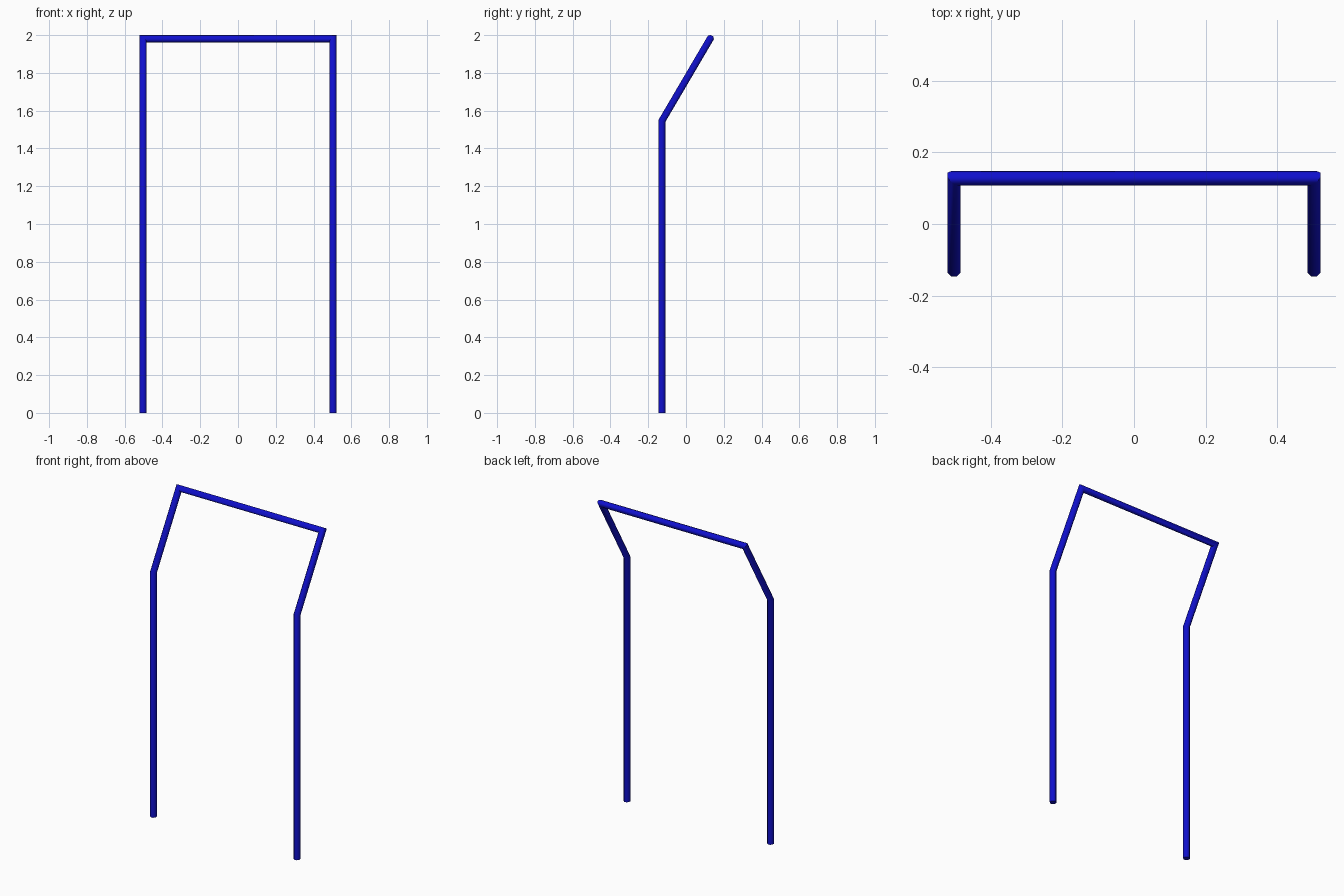
import bpy, bmesh, math
from mathutils import Vector

if "Cube" in bpy.data.objects:
    bpy.data.objects.remove(bpy.data.objects["Cube"])

R, SIDES = 0.02, 8
HALF_W, DEPTH = 0.503, 0.128
BEND_Z, TOP_Z = 1.545, 1.981

path = [Vector(p) for p in (
    (-HALF_W, -DEPTH, 0), (-HALF_W, -DEPTH, BEND_Z), (-HALF_W, DEPTH, TOP_Z),
    (HALF_W, DEPTH, TOP_Z), (HALF_W, -DEPTH, BEND_Z), (HALF_W, -DEPTH, 0))]


def mitred_tube(name, points, radius, sides):
    """Sweep a round section along the path, slid onto the mitre plane at each bend."""
    bm = bmesh.new()
    dirs = [(b - a).normalized() for a, b in zip(points, points[1:])]
    start = [points[0] + radius * Vector((math.cos(a), math.sin(a), 0))
             for a in (math.tau * (i + 0.5) / sides for i in range(sides))]
    rings = [[bm.verts.new(p) for p in start]]
    for i, d in enumerate(dirs):
        nxt = dirs[i + 1] if i + 1 < len(dirs) else d
        normal = (d + nxt).normalized()
        rings.append([bm.verts.new(v.co + d * ((points[i + 1] - v.co).dot(normal) / d.dot(normal)))
                      for v in rings[-1]])
    for a, b in zip(rings, rings[1:]):
        for i in range(sides):
            j = (i + 1) % sides
            bm.faces.new((a[i], a[j], b[j], b[i]))
    # Closed feet
    bm.faces.new(rings[0])
    bm.faces.new(rings[-1])
    bmesh.ops.recalc_face_normals(bm, faces=bm.faces)
    mesh = bpy.data.meshes.new(name)
    bm.to_mesh(mesh)
    bm.free()
    obj = bpy.data.objects.new(name, mesh)
    bpy.context.collection.objects.link(obj)
    return obj


# Bent blue tube frame
frame = mitred_tube("tube_frame", path, R, SIDES)
blue = bpy.data.materials.new("blue_paint")
blue.diffuse_color = (0.005, 0.005, 0.6, 1)
blue.use_nodes = True
blue.node_tree.nodes["Principled BSDF"].inputs["Base Color"].default_value = blue.diffuse_color
frame.data.materials.append(blue)
bpy.context.view_layer.objects.active = frame
frame.select_set(True)
bpy.ops.object.shade_smooth_by_angle(angle=math.radians(50))
